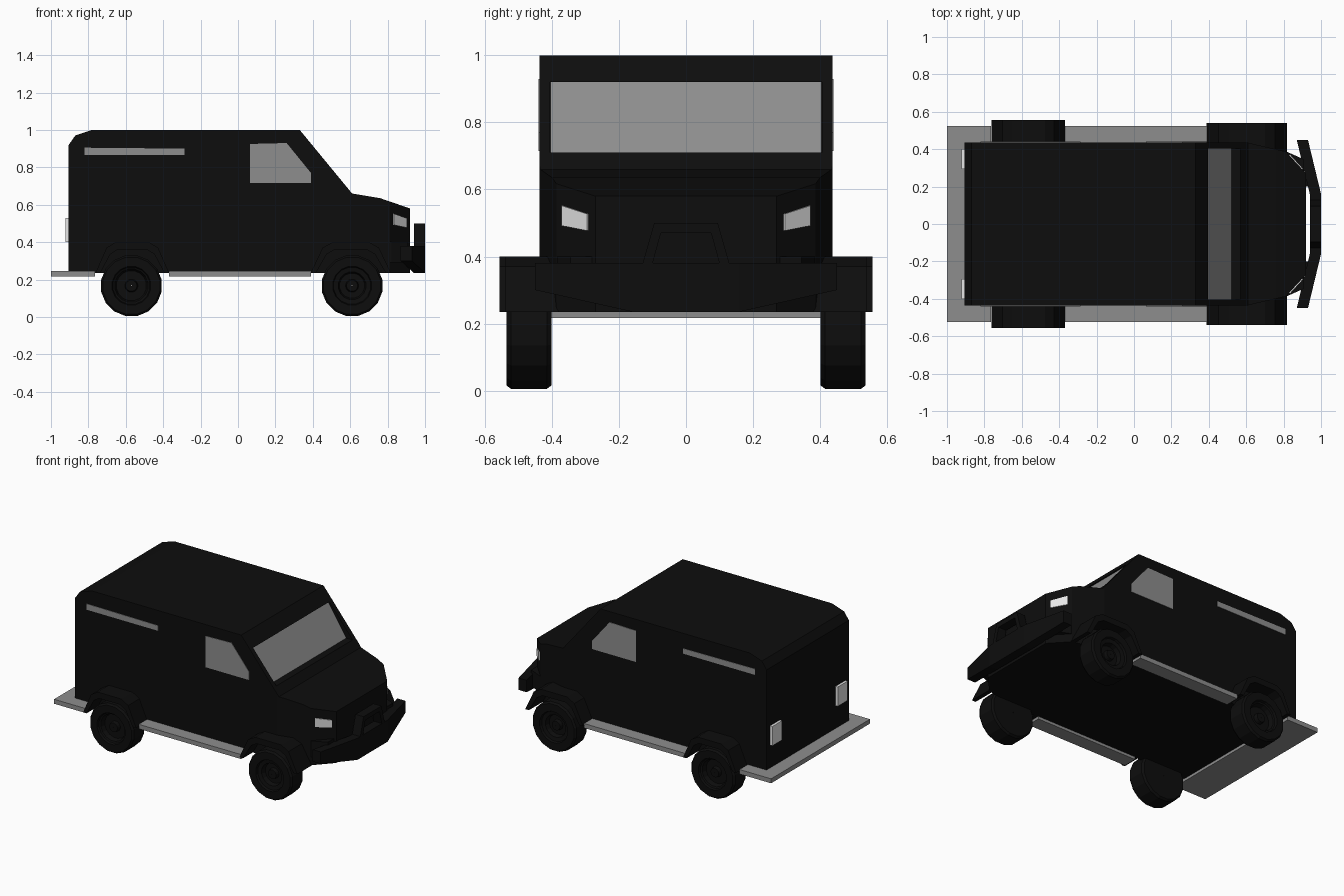
import bpy, bmesh, math
from mathutils import Vector

cube = bpy.data.objects.get("Cube")
if cube:
    bpy.data.objects.remove(cube)


def material(name, rgb):
    m = bpy.data.materials.new(name)
    m.use_nodes = True
    color = (*rgb, 1)
    m.diffuse_color = color
    m.node_tree.nodes["Principled BSDF"].inputs["Base Color"].default_value = color
    return m


BLACK = material("black paint", (0.004, 0.004, 0.004))
RUBBER = material("tyre rubber", (0.004, 0.004, 0.004))
GREY = material("grey glass and steps", (0.27, 0.27, 0.27))
WHITE = material("lamp white", (0.8, 0.8, 0.8))


def finish(name, bm, mat):
    bmesh.ops.recalc_face_normals(bm, faces=bm.faces)
    mesh = bpy.data.meshes.new(name)
    bm.to_mesh(mesh)
    bm.free()
    mesh.materials.append(mat)
    ob = bpy.data.objects.new(name, mesh)
    bpy.context.collection.objects.link(ob)
    return ob


def loft_bm(rings, closed=False):
    """Skin matching rings of points, with end caps unless closed."""
    bm = bmesh.new()
    vs = [[bm.verts.new(p) for p in ring] for ring in rings]
    n = len(vs[0])
    pairs = list(zip(vs, vs[1:])) + ([(vs[-1], vs[0])] if closed else [])
    for a, b in pairs:
        for i in range(n):
            j = (i + 1) % n
            bm.faces.new((a[i], a[j], b[j], b[i]))
    if not closed:
        bm.faces.new(vs[0])
        bm.faces.new(vs[-1])
    return bm


def loft(name, rings, mat, closed=False):
    return finish(name, loft_bm(rings, closed), mat)


def side_rings(profile, y0, y1):
    return [[(x, y, z) for x, z in profile] for y in (y0, y1)]


def box(name, x0, x1, y0, y1, z0, z1, mat):
    return loft(name, side_rings([(x0, z0), (x1, z0), (x1, z1), (x0, z1)], y0, y1), mat)


# Body shell: side profile, then nose corners sliced off
HALF = 0.437
hull = [(-0.905, 0.235), (-0.905, 0.92), (-0.87, 0.97), (-0.78, 1.0), (0.33, 1.0),
        (0.61, 0.66), (0.76, 0.635), (0.92, 0.58), (0.92, 0.235)]
bm = loft_bm(side_rings(hull, -HALF, HALF))
for s in (-1, 1):
    for (x0, y0), (x1, y1) in (((0.6, HALF), (0.82, 0.385)), ((0.82, 0.378), (0.92, 0.27))):
        cut = bmesh.ops.bisect_plane(
            bm, geom=bm.verts[:] + bm.edges[:] + bm.faces[:], dist=1e-5,
            plane_co=(x0, s * y0, 0), plane_no=(y0 - y1, s * (x1 - x0), 0), clear_outer=True)
        edges = [e for e in cut["geom_cut"] if isinstance(e, bmesh.types.BMEdge)]
        bmesh.ops.contextual_create(bm, geom=edges)
body = finish("body_shell", bm, BLACK)

# Windscreen recess and glass
cutter = loft("windscreen_cutter", side_rings(
    [(0.38, 0.92), (0.515, 0.71), (0.8, 0.71), (0.8, 0.92)], -0.405, 0.405), BLACK)
cutter.hide_render = True
cutter.hide_viewport = True
cutter.display_type = 'WIRE'
mod = body.modifiers.new("windscreen recess", 'BOOLEAN')
mod.operation = 'DIFFERENCE'
mod.solver = 'EXACT'
mod.object = cutter
bpy.context.view_layer.update()
baked = bpy.data.meshes.new_from_object(body.evaluated_get(bpy.context.evaluated_depsgraph_get()))
body.modifiers.clear()
body.data = baked
bpy.data.objects.remove(cutter)
loft("windscreen", side_rings(
    [(0.38, 0.92), (0.515, 0.71), (0.522, 0.71), (0.387, 0.92)], -0.404, 0.404), GREY)


def wheel(name, x, s, hub):
    """Tyre with a stepped, dished hub; s picks the side."""
    section = [(0.1, 0.402), (0.155, 0.402), (0.165, 0.415), (0.165, 0.522), (0.155, 0.535),
               (0.105, 0.535), (0.1, 0.52), (hub, 0.515), (hub * 0.9, 0.485), (0.035, 0.485),
               (0.03, 0.51), (0.002, 0.51), (0.002, 0.402)]
    rings = []
    for k in range(16):
        a = math.tau * (k + 0.5) / 16
        rings.append([(x + r * math.cos(a), s * y, 0.167 + r * math.sin(a)) for r, y in section])
    loft(name, rings, RUBBER, closed=True)


def flare(name, x, half, s, out):
    """Angular wheel arch strip."""
    outer = [(-half, 0.235), (-0.7 * half, 0.37), (-0.45 * half, 0.4)]
    inner = [(-0.87 * half, 0.235), (-0.6 * half, 0.335), (-0.4 * half, 0.36)]
    outer += [(-u, z) for u, z in reversed(outer)]
    inner += [(-u, z) for u, z in reversed(inner)]
    profile = [(x + u, z) for u, z in outer + inner[::-1]]
    loft(name, side_rings(profile, s * 0.38, s * out), BLACK)


side_window = [(0.065, 0.715), (0.065, 0.925), (0.26, 0.93), (0.39, 0.77), (0.39, 0.715)]
slot_window = [(-0.82, 0.865), (-0.82, 0.905), (-0.285, 0.9), (-0.285, 0.865)]
headlight = [(0.83, 0.368, 0.552), (0.9, 0.291, 0.527), (0.9, 0.291, 0.477), (0.83, 0.368, 0.492)]

for s, side in ((-1, "right"), (1, "left")):
    # Running gear
    wheel("rear_wheel_" + side, -0.57, s, 0.09)
    wheel("front_wheel_" + side, 0.61, s, 0.075)
    flare("rear_flare_" + side, -0.565, 0.197, s, 0.557)
    flare("front_flare_" + side, 0.603, 0.215, s, 0.54)
    box("running_board_" + side, -0.37, 0.39, s * 0.43, s * 0.525, 0.217, 0.247, GREY)
    # Glass
    for name, shape in (("door_window_", side_window), ("slot_window_", slot_window)):
        loft(name + side, side_rings(shape, s * (HALF - 0.002), s * (HALF + 0.003)), GREY)
    # Lamps
    n = Vector((0.73, 0.69, 0))
    loft("headlight_" + side, [[((p := Vector(c) + n * d).x, s * p.y, p.z) for c in headlight]
                               for d in (-0.003, 0.006)], WHITE)
    box("tail_light_" + side, -0.922, -0.903, s * 0.295, s * 0.4, 0.4, 0.53, WHITE)
    # Bumper mount
    box("bumper_bracket_" + side, 0.88, 0.95, s * 0.2, s * 0.26, 0.28, 0.34, BLACK)

# Rear step
box("rear_step", -1.0, -0.765, -0.525, 0.525, 0.217, 0.247, GREY)

# Lower nose panel, wider than the hood tip
plan = [(0.7, 0.39), (0.82, 0.385), (0.91, 0.345)]
plan += [(x, -y) for x, y in reversed(plan)]
loft("nose_panel", [[(x, y, z) for x, y in plan] for z in (0.29, 0.4)], BLACK)

# Swept front bumper
stations = [(-0.45, 0.87, 0.3), (-0.16, 0.94, 0.235), (0.16, 0.94, 0.235), (0.45, 0.87, 0.3)]
loft("front_bumper", [[(x, y, z), (x + 0.06, y, z), (x + 0.06, y, 0.38), (x, y, 0.38)]
                      for y, x, z in stations], BLACK)

# Push bar: trapezoid hoop on the bumper
hoop = [(-0.135, 0.36), (-0.095, 0.5), (0.095, 0.5), (0.135, 0.36),
        (0.105, 0.36), (0.075, 0.47), (-0.075, 0.47), (-0.105, 0.36)]
loft("push_bar", [[(x, y, z) for y, z in hoop] for x in (0.94, 1.0)], BLACK)
